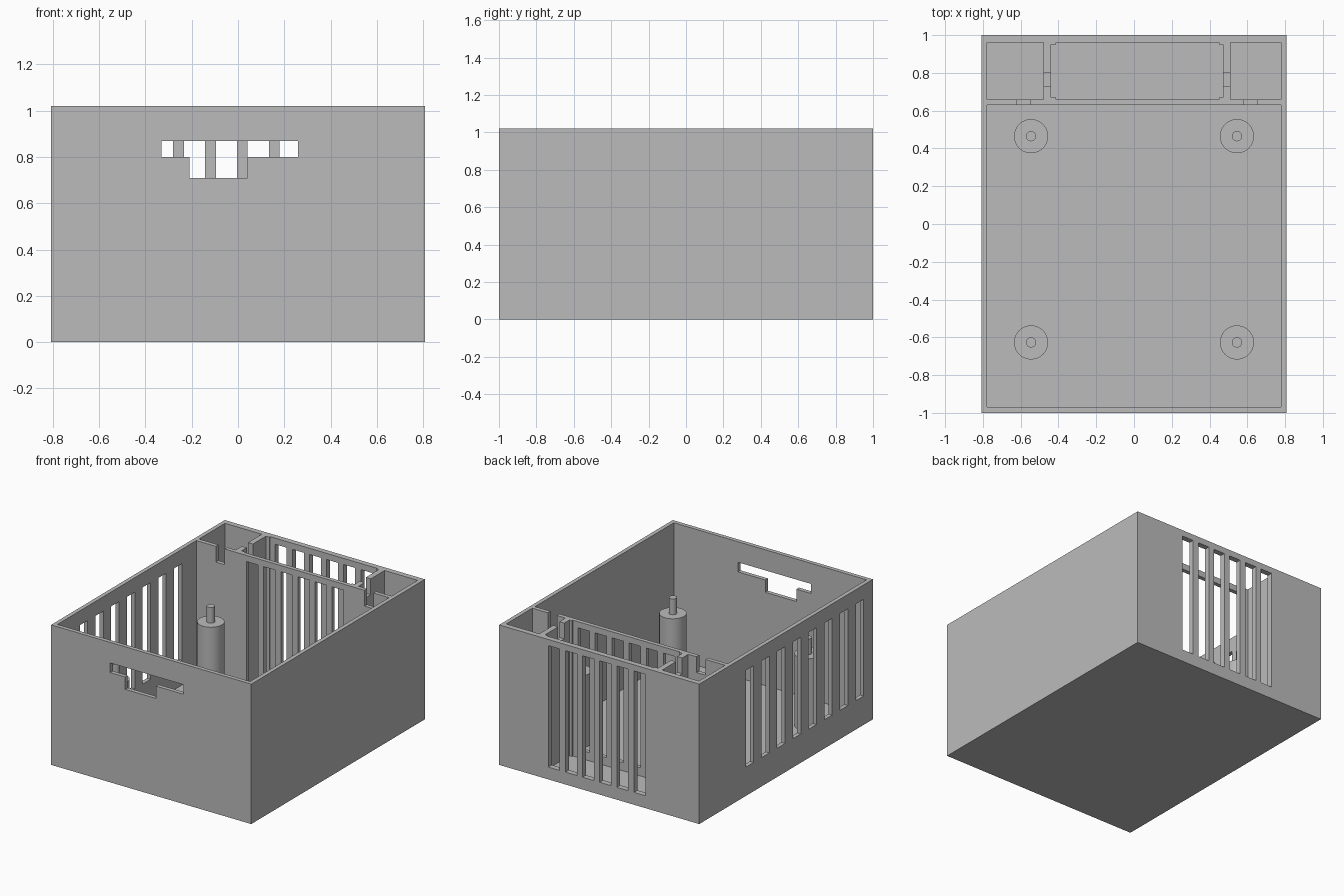
import bpy
import bmesh
from mathutils import Matrix, Vector

cube = bpy.data.objects.get("Cube")
if cube:
    bpy.data.objects.remove(cube, do_unlink=True)

HX, HY, TOP = 0.807, 1.0, 1.02      # half width, half depth, height
WALL = 0.03
OVER = TOP + 0.1                    # cutters reach above the rim

grey = bpy.data.materials.new("plain_grey")
grey.use_nodes = True
colour = (0.5, 0.5, 0.5, 1)
grey.diffuse_color = colour
grey.node_tree.nodes["Principled BSDF"].inputs["Base Color"].default_value = colour


def make_object(name, bm):
    mesh = bpy.data.meshes.new(name)
    bm.to_mesh(mesh)
    bm.free()
    mesh.materials.append(grey)
    obj = bpy.data.objects.new(name, mesh)
    bpy.context.collection.objects.link(obj)
    return obj


def boxes(name, spans):
    """One object from boxes given as (x0, x1, y0, y1, z0, z1)."""
    bm = bmesh.new()
    for x0, x1, y0, y1, z0, z1 in spans:
        low, high = Vector((x0, y0, z0)), Vector((x1, y1, z1))
        place = Matrix.Translation((low + high) / 2) @ Matrix.Diagonal((*(high - low), 1))
        bmesh.ops.create_cube(bm, size=1, matrix=place)
    return make_object(name, bm)


def cut(target, name, spans):
    cutter = boxes(name, spans)
    cutter.hide_render = True
    mod = target.modifiers.new(name, 'BOOLEAN')
    mod.operation = 'DIFFERENCE'
    mod.solver = 'EXACT'
    mod.object = cutter
    bpy.context.view_layer.objects.active = target
    bpy.ops.object.modifier_apply(modifier=mod.name)
    bpy.data.objects.remove(cutter, do_unlink=True)


# Solid case, hollowed into a main bay and three rear bays
case = boxes("case", [(-HX, HX, -HY, HY, 0, TOP)])
inner = HX - WALL
cut(case, "bays", [
    (-inner, inner, -HY + WALL, 0.63, WALL, OVER),
    (-inner, -0.48, 0.66, 0.96, WALL, OVER),
    (-0.44, 0.47, 0.67, 0.95, WALL, OVER),
    (0.51, inner, 0.66, 0.96, WALL, OVER),
])
# Slightly deeper middle of the centre bay, and the lower step of the front opening
cut(case, "bay_step", [
    (-0.413, 0.45, 0.66, 0.96, WALL, OVER),
    (-0.21, 0.04, -1.1, -0.9, 0.71, 0.82),
])

# Vents through the back and partition, vents in one side, cable notches, front opening
openings = [(-0.33, 0.26, -1.1, -0.9, 0.80, 0.87)]
for i in range(6):
    x = -0.372 + i * 0.138
    openings.append((x, x + 0.092, 0.6, 1.1, 0.09, 0.975))
for i in range(8):
    y = -0.893 + i * 0.181
    openings.append((-0.9, -0.75, y, y + 0.09, 0.21, 0.915))
for x in (-0.62, 0.58):
    openings.append((x, x + 0.072, 0.6, 0.69, 0.905, OVER))
for x in (-0.5, 0.45):
    openings.append((x, x + 0.08, 0.73, 0.80, 0.905, OVER))
cut(case, "openings", openings)


# Standing posts with a thin locating pin
def cylinder(name, x, y, radius, z0, z1):
    bm = bmesh.new()
    bmesh.ops.create_cone(bm, cap_ends=True, segments=64, radius1=radius, radius2=radius,
                          depth=z1 - z0, matrix=Matrix.Translation((x, y, (z0 + z1) / 2)))
    obj = make_object(name, bm)
    bpy.ops.object.select_all(action='DESELECT')
    obj.select_set(True)
    bpy.context.view_layer.objects.active = obj
    bpy.ops.object.shade_smooth_by_angle()


for side, x in (("right", -0.545), ("left", 0.545)):
    for end, y in (("front", -0.627), ("rear", 0.465)):
        cylinder(f"{end}_{side}_post", x, y, 0.09, WALL, 0.555)
        cylinder(f"{end}_{side}_pin", x, y, 0.027, 0.555, 0.67)
